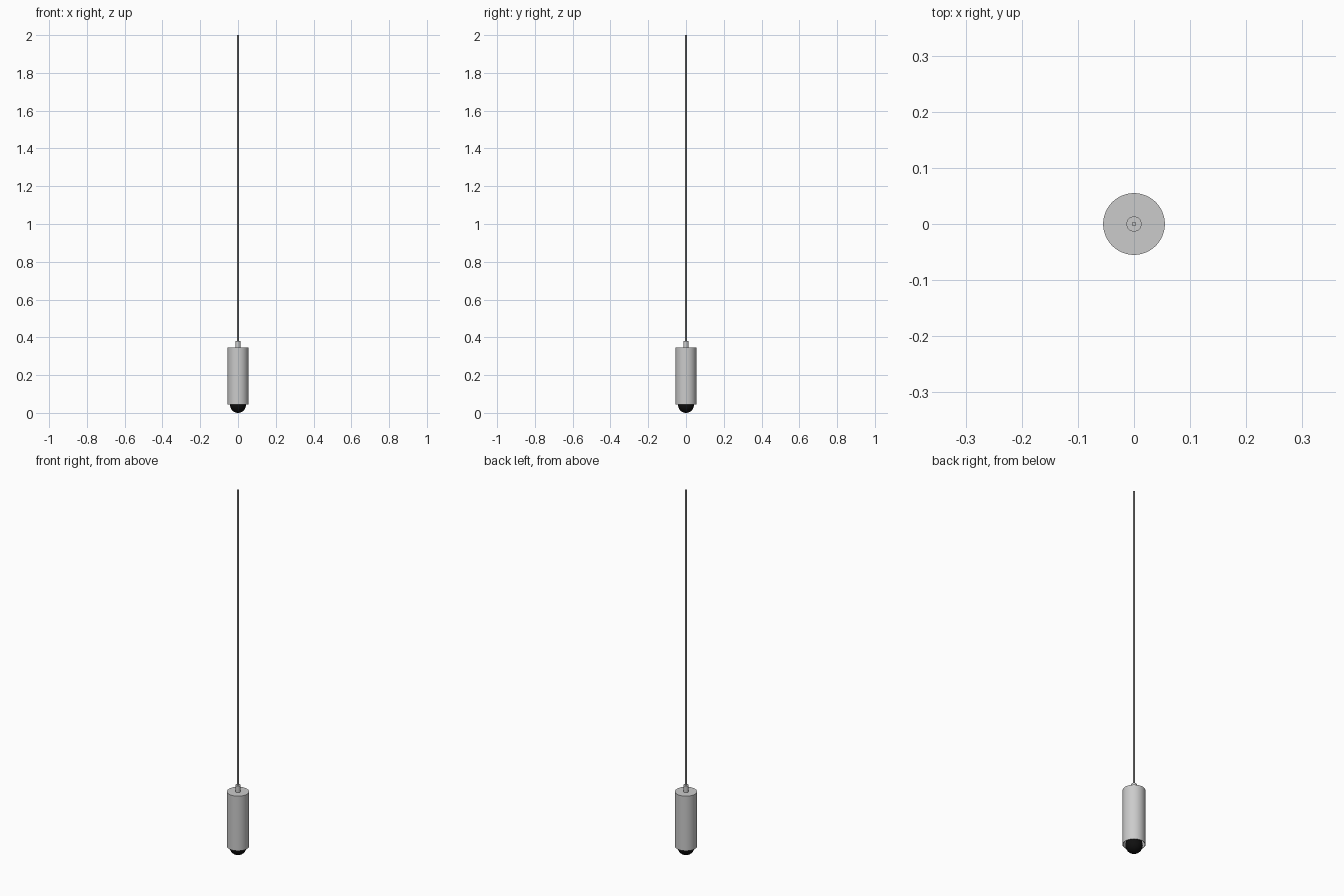
import bpy, math

if "Cube" in bpy.data.objects:
    bpy.data.objects.remove(bpy.data.objects["Cube"])

def material(name, color):
    m = bpy.data.materials.new(name)
    m.diffuse_color = color
    m.use_nodes = True
    m.node_tree.nodes["Principled BSDF"].inputs["Base Color"].default_value = m.diffuse_color
    return m

def lathe(name, profile, sides=64, mat=None):
    """Revolve (radius, z) points around the z axis; radius 0 makes a pole."""
    verts, faces, rings = [], [], []
    for r, z in profile:
        n = 1 if r == 0 else sides
        rings.append((len(verts), n))
        for i in range(n):
            a = 2 * math.pi * i / sides
            verts.append((r * math.cos(a), r * math.sin(a), z))
    for (a, na), (b, nb) in zip(rings, rings[1:]):
        for i in range(sides):
            j = (i + 1) % sides
            f = [a + i % na, a + j % na, b + j % nb, b + i % nb]
            faces.append(list(dict.fromkeys(f)))
    mesh = bpy.data.meshes.new(name)
    mesh.from_pydata(verts, [], faces)
    ob = bpy.data.objects.new(name, mesh)
    bpy.context.collection.objects.link(ob)
    if mat:
        mesh.materials.append(mat)
    bpy.ops.object.select_all(action='DESELECT')
    bpy.context.view_layer.objects.active = ob
    ob.select_set(True)
    bpy.ops.object.shade_smooth_by_angle(angle=math.radians(35))
    return ob

black = material("black", (0.005, 0.005, 0.005, 1))

# hollow cylindrical shade, open at the bottom
lathe("shade", [(0, 0.335), (0.052, 0.335), (0.052, 0.045),
                (0.055, 0.045), (0.055, 0.345), (0, 0.345)])

# cable grip on top of the shade
lathe("cable_grip", [(0, 0.344), (0.0135, 0.344), (0.0135, 0.38), (0, 0.38)], 32)

# long suspension cable
lathe("cable", [(0, 0.375), (0.004, 0.375), (0.004, 2.0), (0, 2.0)], 16)

# round bulb peeking out of the shade, with a neck
R = 0.042
bulb = [(0, 0)]
bulb += [(R * math.sin(math.radians(t)), R - R * math.cos(math.radians(t)))
         for t in range(10, 150, 10)]
bulb += [(0.016, 0.095), (0.014, 0.12), (0, 0.12)]
lathe("bulb", bulb, 48, black)

# lamp socket inside the shade
lathe("socket", [(0, 0.115), (0.019, 0.115), (0.019, 0.336), (0, 0.336)], 32)
